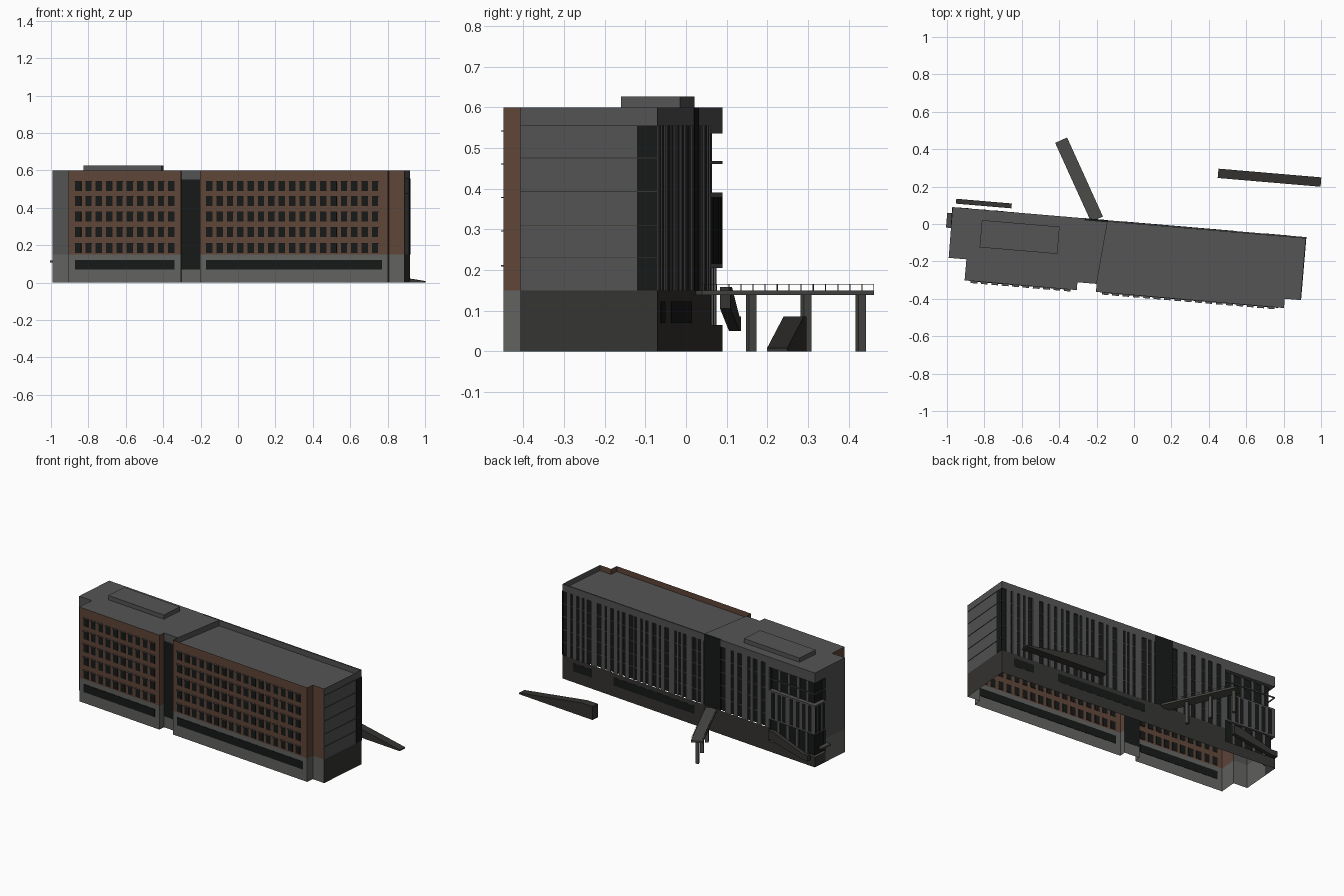
import bpy, math, random
from mathutils import Matrix, Vector

if "Cube" in bpy.data.objects:
    bpy.data.objects.remove(bpy.data.objects["Cube"])

random.seed(4)
TURN = Matrix.Rotation(math.radians(-4.85), 4, 'Z')   # whole block sits slightly skewed


def material(name, r, g, b):
    m = bpy.data.materials.new(name)
    m.diffuse_color = (r, g, b, 1)
    m.use_nodes = True
    m.node_tree.nodes["Principled BSDF"].inputs["Base Color"].default_value = m.diffuse_color
    return m


BRICK = material("brick", .115, .06, .04)
GREY = material("grey_panel", .085, .085, .085)
ROOF = material("roof_grey", .09, .09, .09)
STONE = material("light_base", .12, .12, .115)
DARK = material("dark_base", .035, .034, .031)
GLASS = material("dark_glass", .008, .010, .009)
DECK = material("deck_concrete", .07, .07, .065)


def mesh(name, verts, faces, mat, frame=TURN):
    me = bpy.data.meshes.new(name)
    me.from_pydata([frame @ Vector(v) for v in verts], [], faces)
    me.materials.append(mat)
    ob = bpy.data.objects.new(name, me)
    bpy.context.collection.objects.link(ob)
    return ob


def boxes(name, items, mat, frame=TURN):
    """One object holding many boxes given as (x0, x1, y0, y1, z0, z1)."""
    V, F = [], []
    for x0, x1, y0, y1, z0, z1 in items:
        n = len(V)
        V += [(x, y, z) for z in (z0, z1) for x, y in ((x0, y0), (x1, y0), (x1, y1), (x0, y1))]
        F += [[n + i for i in f] for f in ((3, 2, 1, 0), (4, 5, 6, 7), (0, 1, 5, 4),
                                           (1, 2, 6, 5), (2, 3, 7, 6), (3, 0, 4, 7))]
    return mesh(name, V, F, mat, frame)


def wall(name, pts, z0, z1, mat):
    """Sheet wall following a plan polyline."""
    V = [(x, y, z) for x, y in pts for z in (z0, z1)]
    F = [(2 * i, 2 * i + 2, 2 * i + 3, 2 * i + 1) for i in range(len(pts) - 1)]
    return mesh(name, V, F, mat)


def plate(name, pts, z, mat):
    return mesh(name, [(x, y, z) for x, y in pts], [list(range(len(pts)))], mat)


BASE, TOP, BACK = .15, .60, .008
FLOORS = [.23, .31, .393, .475, .555]

# Plan corners, counter-clockwise from the left end
A, B, C = (-.974, BACK), (-.972, -.264), (-.877, -.264)
D, E, F_ = (-.877, -.377), (-.275, -.378), (-.275, -.336)
G, H, I = (-.172, -.336), (-.172, -.379), (.837, -.38)
J, K, L = (.837, -.33), (.922, -.33), (.922, BACK)
SEAM, WRAP, NOTCH = (-.141, BACK), (-.973, -.09), (-.63, BACK)

# Walls
wall("left_end_wall", [WRAP, B, C], BASE, TOP, GREY)
wall("left_wing_brick", [C, D, E, F_], BASE, TOP, BRICK)
wall("right_wing_brick", [G, H, I, J, K], BASE, TOP, BRICK)
wall("right_end_wall", [K, L], BASE, TOP, GREY)
wall("front_base", [WRAP, B, C, D, E, F_], 0, BASE, STONE)
wall("front_base_right", [G, H, I, J, K], 0, BASE, STONE)
wall("end_and_back_base", [K, L, NOTCH], 0, BASE, DARK)

# Glazed link between the wings
wall("link_glass", [F_, G], .07, .55, GLASS)
wall("link_header", [F_, G], .55, TOP, GREY)
wall("link_sill", [F_, G], 0, .07, STONE)
boxes("link_back_glass", [(-.265, -.141, -.003, BACK + .001, BASE, TOP)], GLASS)

# Roofs: left one flush, right one sunk behind a parapet
plate("left_roof", [A, B, C, D, E, F_, G, SEAM], TOP, ROOF)
plate("right_roof", [SEAM, G, H, I, J, K, L], .565, ROOF)
wall("roof_step", [SEAM, G], .565, TOP, GREY)
boxes("roof_plant_box", [(-.812, -.395, -.194, -.048, TOP, .627)], ROOF)

# Front windows with thin hoods, plus the ribbon windows in the base
panes, hoods = [], []
for start, count, y in ((-.843, 10, -.3775), (-.139, 17, -.3795)):
    for c in range(count):
        u = start + c * .0556
        for t in (.21, .295, .378, .46, .541):
            panes.append((u, u + .034, y - .002, y + .002, t - .052, t))
            hoods.append((u - .001, u + .035, y - .011, y, t - .001, t + .002))
boxes("front_windows", panes, GLASS)
boxes("window_hoods", hoods, GREY)
boxes("front_ribbon_windows", [(-.843, -.308, -.380, -.375, .07, .12),
                               (-.139, .805, -.382, -.377, .07, .12)], GLASS)

# Back facade: glass sheet behind irregular piers, with floor lines and a top band
wall("back_glass", [(.922, BACK - .008), (-.63, BACK - .008)], BASE, .555, GLASS)
boxes("back_top_band", [(-.141, .922, BACK - .008, BACK, .555, TOP),
                        (-.63, -.265, BACK - .008, BACK, .555, TOP)], GREY)
piers = []
for lo, hi in ((-.137, .895), (-.63, -.27)):
    u = lo
    while u < hi - .02:
        w = random.choice((.014, .022, .03, .045))
        piers.append((u, min(u + w, hi), BACK - .009, BACK, BASE, .555))
        u += w + random.choice((.014, .02, .03))
boxes("back_piers", piers, GREY)
boxes("back_floor_lines", [(-.63, .922, BACK - .008, BACK - .003, z - .002, z + .002)
                           for z in FLOORS[:-1]], GREY)
boxes("back_ribbon_windows", [(-.07, .535, BACK - .002, BACK + .001, .07, .122),
                              (.70, .84, BACK - .002, BACK + .001, .07, .122)], GLASS)

# Right end: corner window strip and panel joints
boxes("right_corner_window", [(.920, .924, -.042, BACK - .001, BASE, .555)], GLASS)
boxes("right_end_joints", [(.920, .9245, -.33, BACK, z - .001, z + .001) for z in FLOORS], DARK)

# Left back corner: solid bands wrap the corner, loggias are set in between
solid = [NOTCH, A, WRAP]
for name, z0, z1, mat in (("corner_parapet", 0, .065, DARK), ("corner_mid_band", .205, .39, GREY),
                          ("corner_top_band", .535, TOP, GREY)):
    wall(name, solid, z0, z1, mat)
for name, z0, z1, d in (("upper_loggia", .39, .535, .027), ("lower_loggia", .065, .205, .016)):
    inner = [(-.63, BACK - d), (-.974 + d, BACK - d), (-.974 + d, -.09)]
    wall(name + "_glass", [NOTCH] + inner + [WRAP], z0, z1, GLASS)
    for z, part in ((z0, "_floor"), (z1, "_soffit")):
        plate(name + part, [NOTCH, A, WRAP] + inner[::-1], z, GREY)
    boxes(name + "_mullions", [(u, u + .016, BACK - d - .002, BACK - d + .006, z0, z1)
                               for u in (-.70, -.77, -.84, -.91)], GREY)
boxes("upper_loggia_rail", [(-.972, -.63, BACK - .004, BACK, .46, .468),
                            (-.974, -.970, -.09, BACK, .46, .468)], GREY)
boxes("corner_band_windows", [(u, u + .025, BACK - .002, BACK + .001, .215, .38)
                              for u in (-.67, -.72, -.755, -.81, -.86, -.905, -.95)]
      + [(-.976, -.972, v, v + .02, .215, .38) for v in (-.08, -.045, -.015)], GLASS)
boxes("left_entrance_canopy", [(-1.0, -.972, -.104, -.025, .108, .118)], DECK)


def prism(name, profile, v0, v1, mat):
    """Side profile (u, z) extended across v."""
    n = len(profile)
    V = [(u, v, z) for v in (v0, v1) for u, z in profile]
    F = [list(range(n)), list(range(2 * n - 1, n - 1, -1))]
    F += [(i, i + n, (i + 1) % n + n, (i + 1) % n) for i in range(n)]
    return mesh(name, V, F, mat)


# Sloped stair at the back left and ramp wedge at the back right
prism("back_stair", [(-.66, .105), (-.66, .158), (-.70, .158), (-.92, .085),
                     (-.958, .085), (-.958, .05), (-.92, .05)], .028, .054, DARK)
prism("ramp_wedge", [(.425, 0), (.977, 0), (.977, .008), (.50, .085), (.425, .085)],
      .283, .333, DARK)

# Footbridge leaving the link at an angle
BR = Matrix.Translation((-.2, .03, 0)) @ Matrix.Rotation(math.radians(114.4), 4, 'Z')
boxes("footbridge_deck", [(-.005, .459, -.035, .035, .138, .15)], DECK, BR)
boxes("footbridge_columns", [(t - .01, t + .01, -.01, .01, 0, .139)
                             for t in (.143, .291, .439)], DECK, BR)
rails = []
for y in (-.034, .033):
    rails.append((0, .459, y, y + .001, .164, .1655))
    rails += [(i * .0327, i * .0327 + .001, y, y + .001, .15, .165) for i in range(15)]
boxes("footbridge_rails", rails, GREY, BR)
